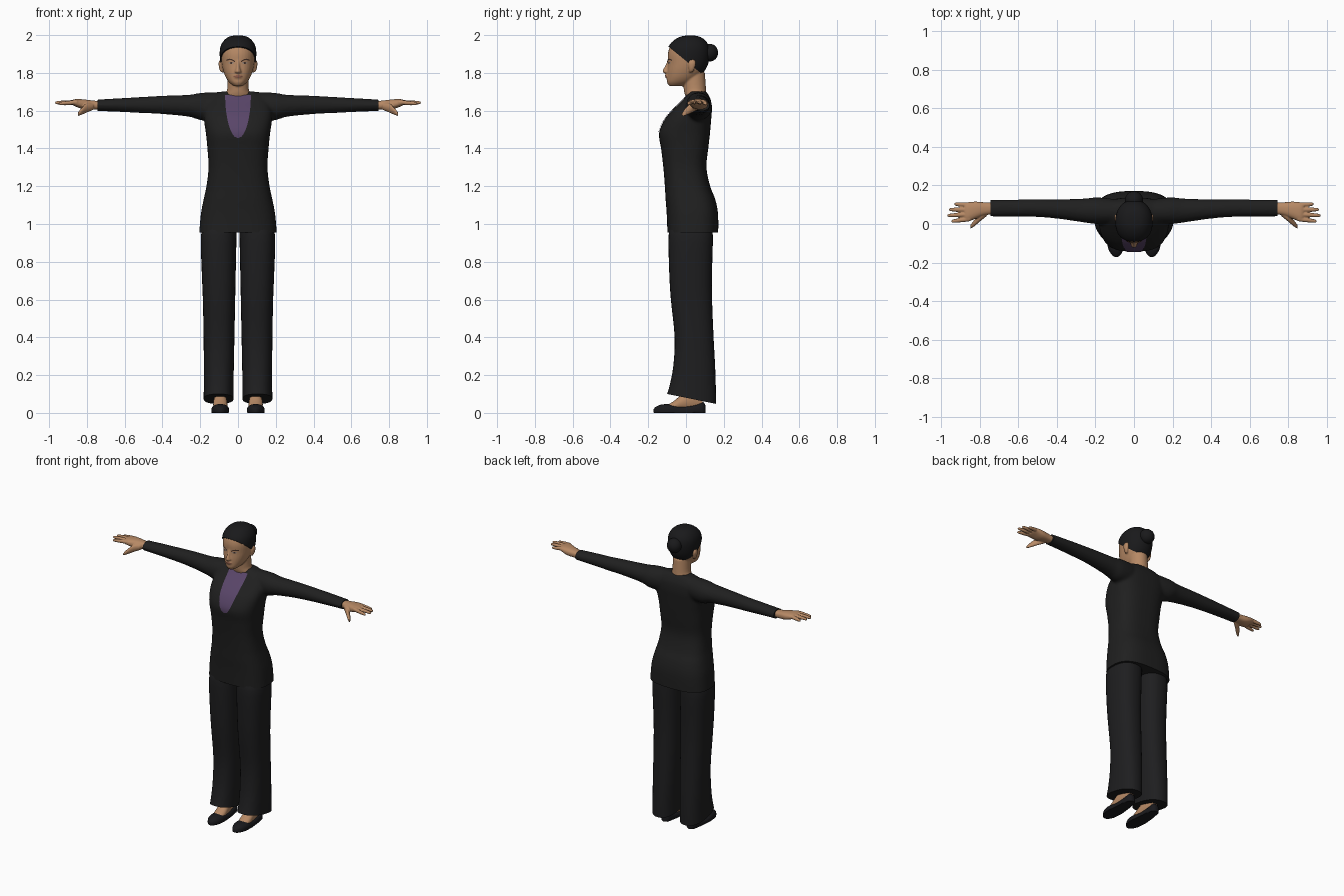
import bpy, bmesh, math
from mathutils import Vector
from mathutils.bvhtree import BVHTree

if "Cube" in bpy.data.objects:
    bpy.data.objects.remove(bpy.data.objects["Cube"])


def material(name, *rgb):
    m = bpy.data.materials.new(name)
    m.use_nodes = True
    m.diffuse_color = (*rgb, 1)
    bsdf = m.node_tree.nodes["Principled BSDF"]
    bsdf.inputs["Base Color"].default_value = (*rgb, 1)
    bsdf.inputs["Roughness"].default_value = 0.8
    return m


SKIN = material("skin", 0.47, 0.25, 0.13)
JACKET = material("jacket black", 0.014, 0.014, 0.014)
TROUSERS = material("trouser black", 0.013, 0.013, 0.014)
HAIR = material("hair black", 0.01, 0.01, 0.011)
SHOE = material("shoe black", 0.01, 0.01, 0.012)
SHIRT = material("shirt purple", 0.1, 0.06, 0.14)
LIPS = material("lip brown", 0.28, 0.11, 0.07)
BROWN = material("brow brown", 0.06, 0.03, 0.02)
EYE = material("eye grey", 0.3, 0.25, 0.22)


def add_loft(bm, axis, rings, e=2.0, n=32, steps=4, side=1, grow=0.0):
    """Rings are (position, a0, a1, b0, b1[, tilt]); a, b are the other axes."""
    keys = [Vector(r if len(r) == 6 else (*r, 0)) for r in rings]
    dense = []
    for i in range(len(keys) - 1):
        p, q = keys[i], keys[i + 1]
        before, after = keys[max(i - 1, 0)], keys[min(i + 2, len(keys) - 1)]
        for s in range(steps):
            t = s / steps
            dense.append(0.5 * (2 * p + (q - before) * t
                                + (2 * before - 5 * p + 4 * q - after) * t * t
                                + (3 * p - before - 3 * q + after) * t ** 3))
    dense.append(keys[-1])
    loops = []
    for pos, a0, a1, b0, b1, tilt in dense:
        loop = []
        for k in range(n):
            c, s = math.cos(math.tau * k / n), math.sin(math.tau * k / n)
            u = math.copysign(abs(c) ** (2 / e), c)
            v = math.copysign(abs(s) ** (2 / e), s)
            a = (a0 + a1) / 2 + ((a1 - a0) / 2 + grow) * u
            b = (b0 + b1) / 2 + ((b1 - b0) / 2 + grow) * v
            p = pos + tilt * v
            x, y, z = {"x": (p, a, b), "y": (a, p, b), "z": (a, b, p)}[axis]
            loop.append(bm.verts.new((x * side, y, max(z, 0))))
        loops.append(loop)
    for lo, hi in zip(loops, loops[1:]):
        for k in range(n):
            j = (k + 1) % n
            bm.faces.new((lo[k], lo[j], hi[j], hi[k]))
    bm.faces.new(loops[0])
    bm.faces.new(loops[-1])


def finish(name, bm, mat, mirror=False, recalc=True):
    if recalc:
        bmesh.ops.recalc_face_normals(bm, faces=bm.faces[:])
    me = bpy.data.meshes.new(name)
    bm.to_mesh(me)
    bm.free()
    me.materials.append(mat)
    ob = bpy.data.objects.new(name, me)
    bpy.context.collection.objects.link(ob)
    if mirror:
        ob.modifiers.new("mirror", "MIRROR")
    bpy.ops.object.select_all(action="DESELECT")
    ob.select_set(True)
    bpy.context.view_layer.objects.active = ob
    bpy.ops.object.shade_smooth_by_angle(angle=math.radians(50))
    return ob


def cut(bm, co, normal):
    """Trim everything on the normal side and close the opening."""
    bmesh.ops.bisect_plane(bm, geom=bm.verts[:] + bm.edges[:] + bm.faces[:],
                           plane_co=co, plane_no=normal, clear_outer=True)
    bmesh.ops.holes_fill(bm, edges=[e for e in bm.edges if e.is_boundary], sides=0)


def blend(name, bm, mat, voxel, smooth=4, cuts=(), mirror=False):
    """Fuse overlapping lofts into one soft skin, then trim it."""
    ob = finish(name + "_base", bm, mat)
    rm = ob.modifiers.new("fuse", "REMESH")
    rm.mode, rm.voxel_size = "VOXEL", voxel
    sm = ob.modifiers.new("soften", "SMOOTH")
    sm.factor, sm.iterations = 0.5, smooth
    deps = bpy.context.evaluated_depsgraph_get()
    fused = bmesh.new()
    fused.from_mesh(ob.evaluated_get(deps).to_mesh())
    bpy.data.objects.remove(ob)
    for co, no in cuts:
        cut(fused, co, no)
    return finish(name, fused, mat, mirror)


def decal(name, target, mat, shape, nu=12, nt=12, lift=0.003, mirror=False):
    """Thin plate laid on the front of target; shape(u, t) gives x, z."""
    me = target.data
    tree = BVHTree.FromPolygons([v.co for v in me.vertices],
                                [p.vertices[:] for p in me.polygons])
    bm = bmesh.new()
    rows = []
    for i in range(nt + 1):
        row = []
        for j in range(nu + 1):
            x, z = shape(2 * j / nu - 1, i / nt)
            hit = tree.ray_cast(Vector((x, -1, z)), Vector((0, 1, 0)))[0]
            row.append(bm.verts.new((x, (hit.y if hit else 0.03) - lift, z)))
        rows.append(row)
    for a, b in zip(rows, rows[1:]):
        for j in range(nu):
            bm.faces.new((a[j], b[j], b[j + 1], a[j + 1]))
    return finish(name, bm, mat, mirror, recalc=False)


# Jacket: torso and both sleeves
bm = bmesh.new()
add_loft(bm, "z", [(z, -w, w, f, b) for z, w, f, b in (
    (0.92, .208, -.097, .17), (1.05, .197, -.102, .17), (1.13, .182, -.108, .155),
    (1.2, .167, -.112, .128), (1.3, .156, -.12, .108), (1.4, .162, -.132, .118),
    (1.48, .17, -.143, .127), (1.55, .18, -.115, .133), (1.6, .18, -.075, .137),
    (1.65, .165, -.024, .133), (1.685, .125, .008, .118), (1.703, .08, .025, .105))], e=2.8, n=48)
for side in (1, -1):
    add_loft(bm, "x", [
        (.05, .015, .12, 1.57, 1.70), (.13, .0, .133, 1.55, 1.698), (.2, 0, .138, 1.55, 1.694),
        (.26, .008, .132, 1.568, 1.684), (.4, .028, .128, 1.582, 1.679), (.52, .037, .128, 1.588, 1.672),
        (.66, .039, .127, 1.595, 1.664), (.78, .04, .126, 1.599, 1.656)], side=side)
jacket = blend("jacket", bm, JACKET, 0.01, 4,
               [((0, 0, .955), (0, 0, -1)), ((.745, 0, 0), (1, 0, 0)), ((-.745, 0, 0), (-1, 0, 0))])

# Shirt in the rounded V neckline
decal("shirt", jacket, SHIRT,
      lambda u, t: (u * .068 * math.sqrt(max(1 - t * t, 0)), 1.684 - .23 * t), 14, 28, .004)

# Head with neck, nose, ears and chin
HEAD = [(z, -w, w, f, b) for z, w, f, b in (
    (1.73, .022, -.088, -.02), (1.748, .045, -.1, .03), (1.775, .064, -.101, .065),
    (1.81, .078, -.1, .095), (1.85, .087, -.096, .113), (1.9, .091, -.096, .12),
    (1.94, .085, -.084, .114), (1.97, .066, -.056, .094), (1.988, .04, -.022, .065),
    (1.994, .012, .01, .035))]
bm = bmesh.new()
add_loft(bm, "z", HEAD, e=2.15)
add_loft(bm, "z", [(1.62, -.07, .07, .02, .105), (1.68, -.07, .07, -.004, .108),
                   (1.715, -.057, .057, -.012, .106), (1.8, -.054, .054, -.02, .1)])
add_loft(bm, "z", [(1.797, -.01, .01, -.112, -.08), (1.805, -.018, .018, -.124, -.08),
                   (1.817, -.013, .013, -.122, -.08), (1.84, -.009, .009, -.109, -.08),
                   (1.87, -.008, .008, -.097, -.08)], n=16)
add_loft(bm, "z", [(1.772, -.02, .02, -.106, -.08), (1.782, -.024, .024, -.109, -.08),
                   (1.792, -.018, .018, -.107, -.08)], n=16)
for side in (1, -1):
    add_loft(bm, "z", [(1.803, .075, .09, .018, .035), (1.82, .078, .099, .015, .045),
                       (1.85, .08, .103, .012, .052), (1.868, .08, .098, .02, .045)], n=16, side=side)
head = blend("head", bm, SKIN, 0.005, 2)

# Facial details
decal("lips", head, LIPS, lambda u, t: (.025 * u, 1.781 + .015 * (t - .5) * (1.02 - u * u)), 12, 6, .002)
decal("eyes", head, EYE, lambda u, t: (.036 + .016 * u, 1.853 - .011 * (t - .5) * (1.02 - u * u)), 10, 6, .002, True)
decal("irises", head, BROWN, lambda u, t: (.036 + .006 * u, 1.853 - .011 * (t - .5) * math.sqrt(1.02 - u * u)), 8, 6, .003, True)
decal("eyebrows", head, BROWN, lambda u, t: (.038 + .022 * u, 1.871 - .008 * u * u + .004 * u - .007 * (t - .5)), 10, 3, .003, True)

# Hair cap cut along a sloping hairline, and a bun
bm = bmesh.new()
add_loft(bm, "z", [(z + .004, *r) for z, *r in HEAD], e=2.15, grow=.006)
cut(bm, (0, -.09, 1.937), (0, -.82, -1))
finish("hair", bm, HAIR)
bm = bmesh.new()
bmesh.ops.create_uvsphere(bm, u_segments=24, v_segments=16, radius=1)
for v in bm.verts:
    v.co = (v.co.x * .047, .125 + v.co.y * .045, 1.907 + v.co.z * .047)
finish("hair_bun", bm, HAIR)

# Hands: palm, thumb and four fingers
bm = bmesh.new()
add_loft(bm, "x", [(.71, .053, .111, 1.607, 1.648), (.77, .046, .112, 1.606, 1.654),
                   (.82, .028, .116, 1.608, 1.66), (.86, .014, .113, 1.622, 1.661),
                   (.878, .02, .106, 1.63, 1.656)], e=2.4)
fingers = [(.026, .014, .948, 1.637), (.05, .044, .968, 1.642),
           (.074, .075, .96, 1.642), (.098, .104, .932, 1.636)]
for y0, y1, tip, z in fingers:
    base = .85
    add_loft(bm, "x", [(base + (tip - base) * t, y0 + (y1 - y0) * t - r, y0 + (y1 - y0) * t + r,
                        1.645 + (z - 1.645) * t - r, 1.645 + (z - 1.645) * t + r)
                       for t, r in ((0, .012), (.5, .0115), (.9, .009), (1, .005))], n=12)
add_loft(bm, "x", [(.765, .04, .075, 1.605, 1.64), (.8, .012, .05, 1.59, 1.64),
                   (.828, -.012, .022, 1.578, 1.615), (.848, -.024, -.004, 1.57, 1.59)], n=12)
blend("hands", bm, SKIN, 0.004, 2, mirror=True)

# Trouser legs with slanted hems
bm = bmesh.new()
add_loft(bm, "z", [
    (.074, .024, .182, -.1, .159, -.026), (.14, .024, .181, -.085, .158, -.012),
    (.25, .022, .181, -.067, .154, 0), (.4, .019, .182, -.06, .146, 0), (.6, .015, .186, -.08, .138, 0),
    (.75, .012, .192, -.089, .138, 0), (.94, .008, .196, -.092, .142, 0), (1.0, .008, .17, -.075, .13, 0)], e=2.4)
finish("trouser_legs", bm, TROUSERS, True)

# Feet and slip-on shoes
bm = bmesh.new()
add_loft(bm, "y", [(.088, .078, .112, .02, .1), (.04, .066, .124, .01, .14), (-.02, .058, .13, .01, .1),
                   (-.06, .056, .131, .01, .066), (-.1, .062, .126, .01, .04)], n=20)
finish("feet", bm, SKIN, True)
bm = bmesh.new()
add_loft(bm, "y", [(.104, .085, .105, .0, .035), (.09, .068, .122, -.02, .058), (.05, .06, .13, -.02, .046),
                   (-.02, .052, .137, -.02, .036), (-.08, .047, .141, -.02, .046),
                   (-.13, .054, .133, -.02, .044), (-.16, .07, .115, -.01, .032),
                   (-.171, .085, .1, .002, .02)], e=2.5, n=24)
finish("shoes", bm, SHOE, True)
